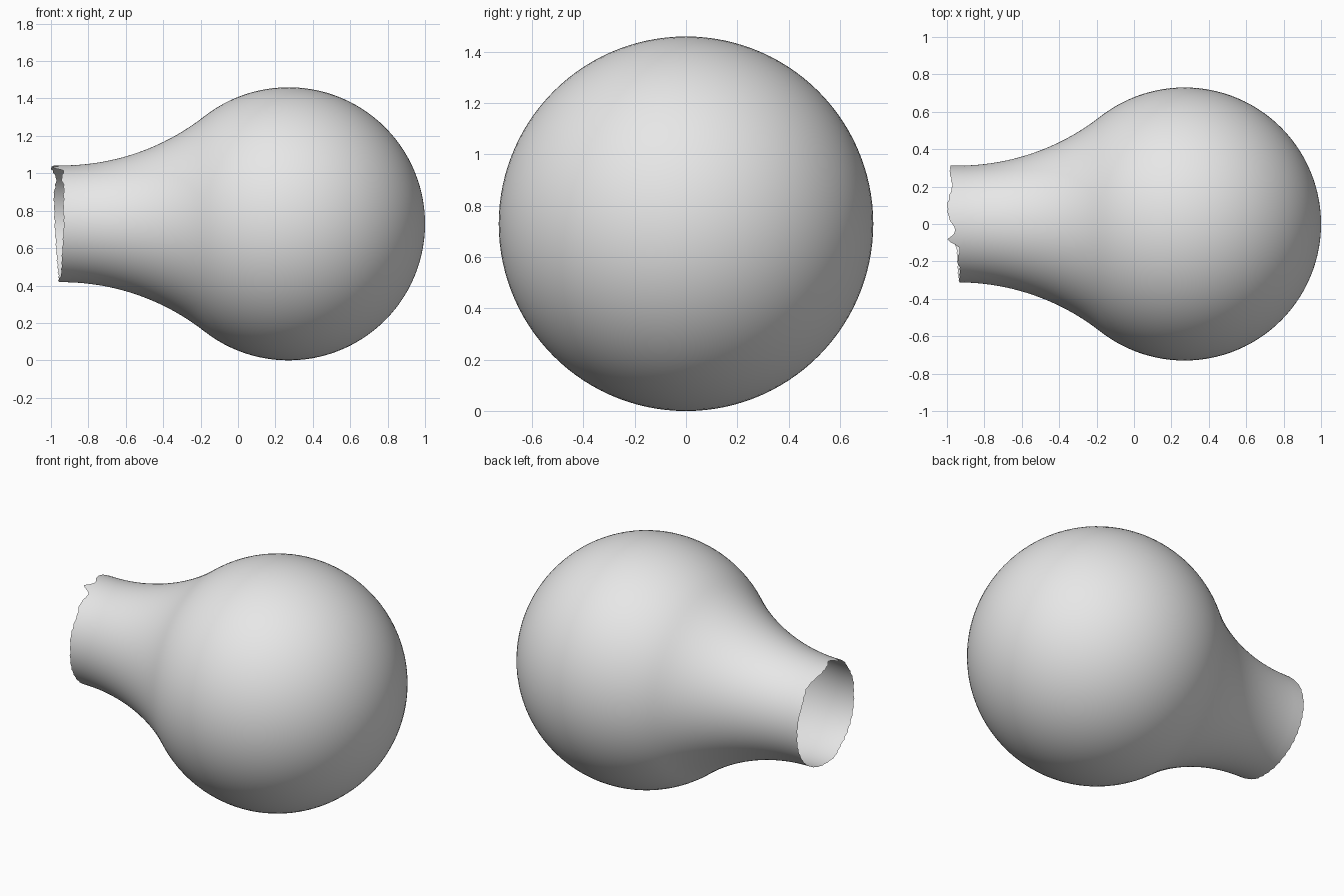
import bpy, bmesh
from math import sin, cos, sqrt, atan2, degrees, pi
from mathutils import Vector

cube = bpy.data.objects.get("Cube")
if cube:
    bpy.data.objects.remove(cube, do_unlink=True)

# Main dimensions: the neck flare is an arc tangent to the globe
GLOBE_X, GLOBE_R = 0.27, 0.73
NECK_R, JOIN_X, RIM_BASE = 0.312, -0.18, -0.95
SEGMENTS = 120

join_r = sqrt(GLOBE_R**2 - (JOIN_X - GLOBE_X)**2)
out = Vector((JOIN_X - GLOBE_X, join_r)) / GLOBE_R
flare_r = (join_r - NECK_R) / (1 - out.y)
flare = Vector((JOIN_X, join_r)) + out * flare_r

# Profile from the tip of the globe to the neck
join_angle = atan2(out.y, out.x)
profile = [(GLOBE_X + GLOBE_R * cos(join_angle * i / 40),
            GLOBE_R * sin(join_angle * i / 40)) for i in range(41)]
neck_end = -0.91
for i in range(1, 21):
    x = JOIN_X + (neck_end - JOIN_X) * i / 20
    profile.append((x, flare.y - sqrt(flare_r**2 - (x - flare.x)**2)))
profile.append((RIM_BASE, NECK_R))

# Broken rim: angle around the neck and the x where the glass ends
RIM = [(0, -.98), (30, -.985), (50, -.97), (60, -.985), (72, -1), (84, -.99),
       (97, -.95), (106, -1), (114, -.93), (130, -.945), (140, -.93),
       (165, -.935), (180, -.93), (210, -.94), (240, -.945), (255, -.96),
       (270, -.955), (300, -.96), (330, -.97), (360, -.98)]


def rim_x(angle):
    for (a, xa), (b, xb) in zip(RIM, RIM[1:]):
        if a <= angle <= b:
            return xa + (xb - xa) * (angle - a) / (b - a)
    return RIM_BASE


# Lathe the glass around the x axis
bm = bmesh.new()
verts = [bm.verts.new((x, r, 0)) for x, r in profile]
edges = [bm.edges.new(pair) for pair in zip(verts, verts[1:])]
bmesh.ops.spin(bm, geom=verts + edges, cent=(0, 0, 0), axis=(1, 0, 0),
               angle=2 * pi, steps=SEGMENTS)
bmesh.ops.remove_doubles(bm, verts=bm.verts, dist=0.0005)
for v in bm.verts:
    if abs(v.co.x - RIM_BASE) < 0.001:
        angle = degrees(atan2(v.co.z, v.co.y)) % 360
        v.co.x = rim_x(angle) + 0.003 * sin(angle * 0.7)
        v.co.x = max(v.co.x, -1)
bmesh.ops.recalc_face_normals(bm, faces=bm.faces)
tip = max(bm.faces, key=lambda f: f.calc_center_median().x)
if tip.normal.x < 0:
    bmesh.ops.reverse_faces(bm, faces=bm.faces)

mesh = bpy.data.meshes.new("bulb_glass")
bm.to_mesh(mesh)
bm.free()
bulb = bpy.data.objects.new("bulb_glass", mesh)
bulb.location.z = GLOBE_R
bpy.context.collection.objects.link(bulb)

# Plain grey glass
mat = bpy.data.materials.new("light_grey")
mat.use_nodes = True
colour = (0.8, 0.8, 0.8, 1)
mat.diffuse_color = colour
mat.node_tree.nodes["Principled BSDF"].inputs["Base Color"].default_value = colour
mesh.materials.append(mat)
mesh.shade_smooth()
